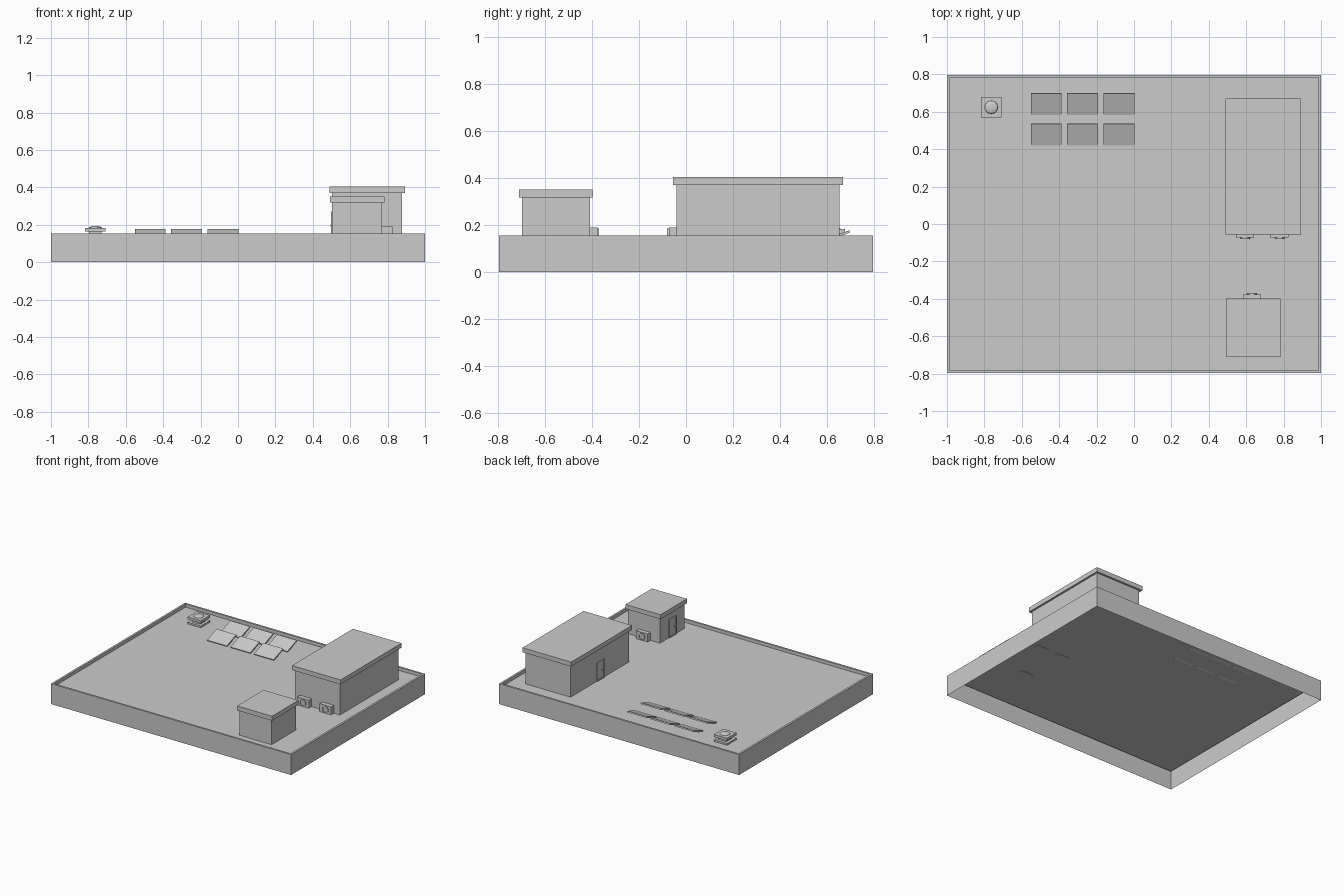
import bpy, bmesh, math
from mathutils import Matrix, Vector

if "Cube" in bpy.data.objects:
    bpy.data.objects.remove(bpy.data.objects["Cube"])

grey = bpy.data.materials.new("plain grey")
grey.diffuse_color = (0.6, 0.6, 0.6, 1)
grey.use_nodes = True
grey.node_tree.nodes["Principled BSDF"].inputs["Base Color"].default_value = grey.diffuse_color
DECK = 0.13


def finish(bm, name):
    me = bpy.data.meshes.new(name)
    bm.to_mesh(me)
    bm.free()
    me.materials.append(grey)
    ob = bpy.data.objects.new(name, me)
    bpy.context.collection.objects.link(ob)
    return ob


def add_box(bm, lo, hi):
    """Axis-aligned box between two corners; returns its faces."""
    lo, hi = Vector(lo), Vector(hi)
    m = Matrix.Translation((lo + hi) / 2) @ Matrix.Diagonal((*(hi - lo), 1))
    vs = bmesh.ops.create_cube(bm, size=1, matrix=m)["verts"]
    return list({f for v in vs for f in v.link_faces})


def facing(faces, d):
    return max(faces, key=lambda f: f.normal.dot(Vector(d)))


def inset_push(bm, face, width, push):
    """Inset a face, then move the inner face along its normal."""
    bm.normal_update()
    n = face.normal.copy()
    bmesh.ops.inset_region(bm, faces=[face], thickness=width)
    inner = bmesh.ops.extrude_discrete_faces(bm, faces=[face])["faces"][0]
    bmesh.ops.translate(bm, verts=inner.verts, vec=n * push)
    return inner


# Roof tray: open below, parapet rim around a sunken deck
bm = bmesh.new()
faces = add_box(bm, (-1, -0.797, 0), (1, 0.797, 0.154))
bm.normal_update()
bottom, top = facing(faces, (0, 0, -1)), facing(faces, (0, 0, 1))
inset_push(bm, top, 0.021, DECK - 0.154)
bmesh.ops.delete(bm, geom=[bottom], context='FACES_ONLY')
finish(bm, "roof_deck")


# Huts: open-bottomed walls with an overhanging roof slab
def hut(name, x0, x1, y0, y1, eave, top, over):
    bm = bmesh.new()
    faces = add_box(bm, (x0, y0, DECK), (x1, y1, eave))
    bm.normal_update()
    bmesh.ops.delete(bm, geom=[facing(faces, (0, 0, -1))], context='FACES_ONLY')
    finish(bm, name + "_walls")
    bm = bmesh.new()
    add_box(bm, (x0 - over, y0 - over, eave), (x1 + over, y1 + over, top))
    finish(bm, name + "_roof")


hut("large_hut", 0.503, 0.878, -0.04, 0.655, 0.37, 0.404, 0.015)
hut("small_hut", 0.503, 0.77, -0.70, -0.41, 0.318, 0.352, 0.012)


# Doors on the left walls: frame, recessed panel and handle
def door(name, yc, x=0.503):
    bm = bmesh.new()
    faces = add_box(bm, (x - 0.006, yc - 0.044, DECK), (x, yc + 0.044, 0.27))
    bm.normal_update()
    inset_push(bm, facing(faces, (-1, 0, 0)), 0.012, -0.004)
    add_box(bm, (x - 0.008, yc - 0.03, 0.19), (x - 0.002, yc - 0.018, 0.2))
    finish(bm, name)


door("large_hut_door", 0.303)
door("small_hut_door", -0.557)


# Air conditioners: box with a raised fan ring; side is the facing y direction
def air_conditioner(name, xc, y, side):
    bm = bmesh.new()
    ys = sorted((y, y + side * 0.033))
    add_box(bm, (xc - 0.048, ys[0], DECK - 0.003), (xc + 0.048, ys[1], 0.19))
    m = Matrix.Translation((xc, y + side * 0.036, 0.159)) @ Matrix.Rotation(side * -math.pi / 2, 4, 'X')
    vs = bmesh.ops.create_cone(bm, cap_ends=True, segments=24, radius1=0.026,
                               radius2=0.026, depth=0.008, matrix=m)["verts"]
    bm.normal_update()
    front = facing({f for v in vs for f in v.link_faces}, (0, side, 0))
    inset_push(bm, front, 0.006, -0.006)
    finish(bm, name)


air_conditioner("air_conditioner_left", 0.593, -0.04, -1)
air_conditioner("air_conditioner_right", 0.779, -0.04, -1)
air_conditioner("air_conditioner_small_hut", 0.631, -0.41, 1)

# Solar panels: two rows of three, tilted towards the front
tilt = math.radians(20)
for row, y in enumerate((0.642, 0.479)):
    for col, x in enumerate((-0.47, -0.275, -0.08)):
        bm = bmesh.new()
        add_box(bm, (-0.082, -0.06, -0.005), (0.082, 0.06, 0.005))
        bm.transform(Matrix.Translation((x, y, 0.152)) @ Matrix.Rotation(tilt, 4, 'X'))
        finish(bm, f"solar_panel_{row}_{col}")

# Roof vent: base slab, post, cap slab and a flattened dome
bm = bmesh.new()
for half, z0, z1 in ((0.055, DECK, 0.143), (0.034, 0.143, 0.164), (0.055, 0.164, 0.183)):
    add_box(bm, (-0.763 - half, 0.624 - half, z0), (-0.763 + half, 0.624 + half, z1))
finish(bm, "roof_vent")
bm = bmesh.new()
bmesh.ops.create_uvsphere(bm, u_segments=24, v_segments=12, radius=1,
                          matrix=Matrix.Translation((-0.763, 0.624, 0.183)) @ Matrix.Diagonal((0.035, 0.035, 0.01, 1)))
for f in bm.faces:
    f.smooth = True
finish(bm, "vent_dome")
